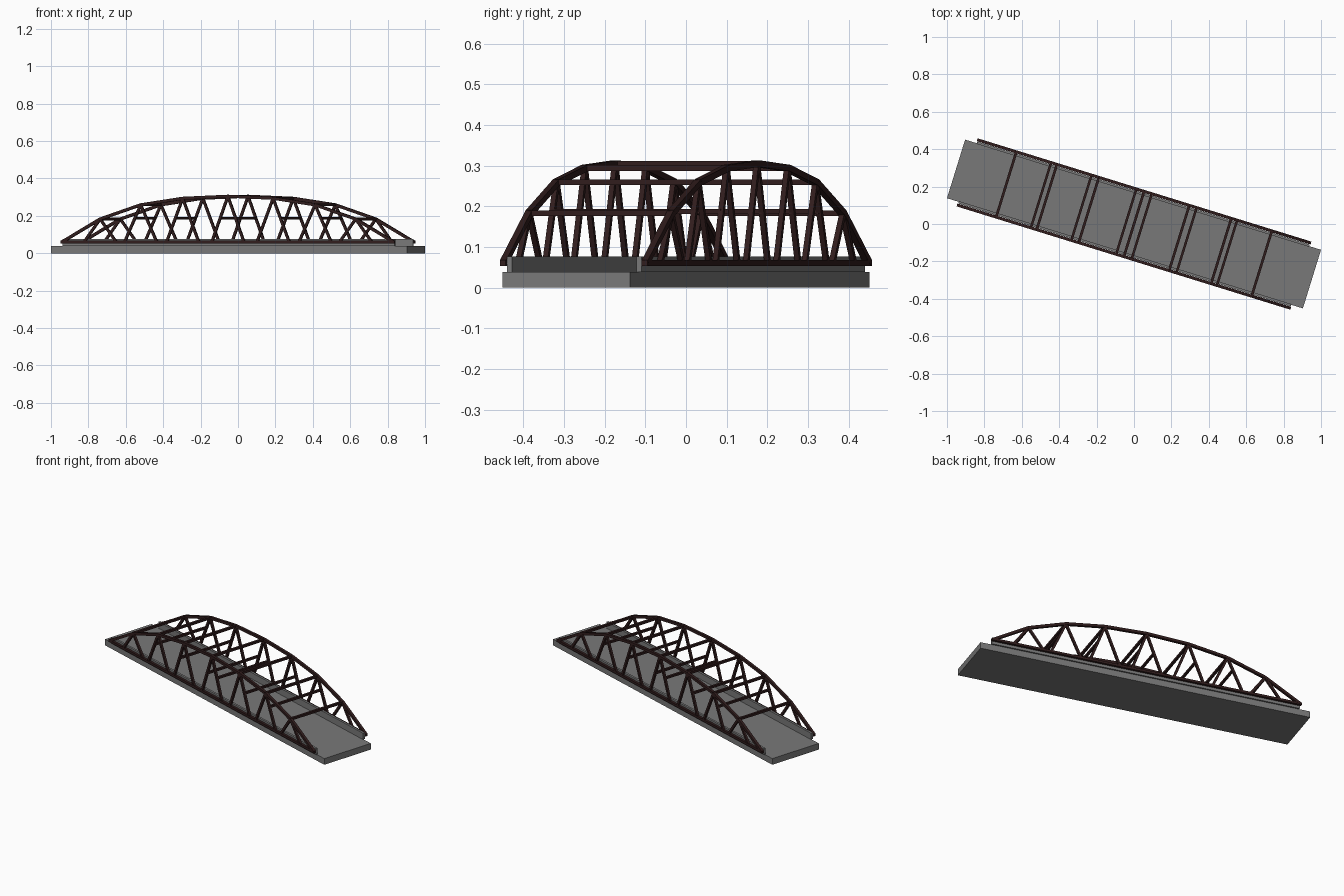
import bpy, bmesh, math
from mathutils import Vector, Matrix

if "Cube" in bpy.data.objects:
    bpy.data.objects.remove(bpy.data.objects["Cube"])

TURN = Matrix.Rotation(math.radians(-17.2), 4, 'Z')   # bridge lies askew


def material(name, rgb):
    m = bpy.data.materials.new(name)
    m.diffuse_color = (*rgb, 1)
    m.use_nodes = True
    m.node_tree.nodes["Principled BSDF"].inputs["Base Color"].default_value = m.diffuse_color
    return m


CONCRETE = material("grey_concrete", (0.19, 0.19, 0.19))
STEEL = material("dark_brown_steel", (0.030, 0.012, 0.012))


def add_beam(bm, a, b, width, height):
    """Rectangular bar from a to b; width is across, height is in the upright plane."""
    a, b = Vector(a), Vector(b)
    d = (b - a).normalized()
    side = Vector((0, 0, 1)).cross(d).normalized()
    up = d.cross(side)
    rot = Matrix((d, side, up)).transposed().to_4x4()
    size = Matrix.Diagonal(((b - a).length, width, height, 1))
    bmesh.ops.create_cube(bm, size=1, matrix=Matrix.Translation((a + b) / 2) @ rot @ size)


def make_part(name, beams, mat):
    bm = bmesh.new()
    for beam in beams:
        add_beam(bm, *beam)
    bm.transform(TURN)
    me = bpy.data.meshes.new(name)
    bm.to_mesh(me)
    bm.free()
    me.materials.append(mat)
    ob = bpy.data.objects.new(name, me)
    bpy.context.collection.objects.link(ob)
    return ob


# road deck
make_part("road_deck", [((-0.996, 0, 0.019), (0.996, 0, 0.019), 0.328, 0.038)], CONCRETE)

# arch nodes along the bridge (position, height)
half = [(0.0, 0.305), (0.253, 0.294), (0.488, 0.259), (0.715, 0.183)]
nodes = [(-u, z) for u, z in half[:0:-1]] + half
END, V, LOW = 0.928, 0.1825, 0.0605
arch = [(-END, LOW)] + nodes + [(END, LOW)]
LEG, STRUT_Z = 0.09, 0.187

for s, side in ((-1, "near"), (1, "far")):
    # curb girder on the deck edge
    make_part(side + "_curb", [((-0.93, s * 0.1665, 0.0575), (0.93, s * 0.1665, 0.0575),
                                0.013, 0.039)], CONCRETE)
    v = s * V
    # straight bottom chord
    make_part(side + "_bottom_chord", [((-0.934, v, LOW), (0.934, v, LOW), 0.015, 0.014)], STEEL)
    # segmented arch
    make_part(side + "_arch", [((u0, v, z0), (u1, v, z1), 0.016, 0.016)
                               for (u0, z0), (u1, z1) in zip(arch, arch[1:])], STEEL)
    # splayed web legs
    make_part(side + "_web_legs", [((u, v, z), (u + d * LEG, v, LOW), 0.013, 0.014)
                                   for u, z in nodes for d in (-1, 1)], STEEL)

# cross struts at arch nodes
make_part("top_struts", [((u, -V, z), (u, V, z), 0.014, 0.014) for u, z in nodes], STEEL)

# lower cross struts, carried by the outward legs
low = []
for u, z in nodes:
    if abs(u) > 0.6:
        continue
    off = LEG * (z - STRUT_Z) / (z - LOW)
    for d in ((-1, 1) if u == 0 else (math.copysign(1, u),)):
        low.append(((u + d * off, -V, STRUT_Z), (u + d * off, V, STRUT_Z), 0.013, 0.013))
make_part("lower_struts", low, STEEL)
